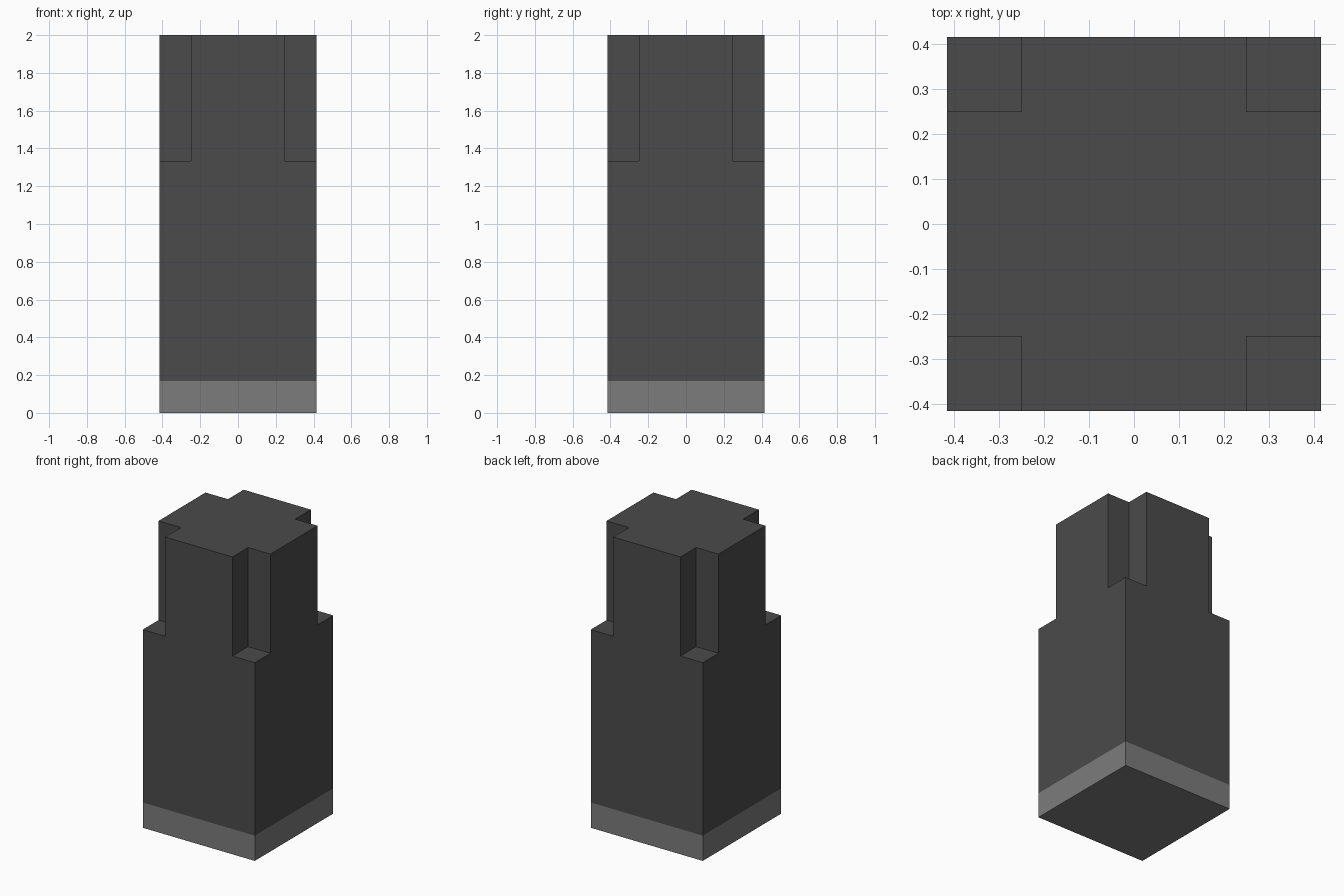
import bpy
import bmesh

HALF, ARM = 0.4167, 0.25               # half width, half width of head arms
BAND_TOP, SHOULDER, TOP = 0.17, 1.333, 2.0

cube = bpy.data.objects.get("Cube")
if cube:
    bpy.data.objects.remove(cube, do_unlink=True)


def material(name, value):
    mat = bpy.data.materials.new(name)
    mat.use_nodes = True
    colour = (value, value, value, 1)
    mat.diffuse_color = colour
    bsdf = next(n for n in mat.node_tree.nodes if n.type == "BSDF_PRINCIPLED")
    bsdf.inputs["Base Color"].default_value = colour
    bsdf.inputs["Roughness"].default_value = 0.9
    return mat


def raise_faces(bm, faces, z, keep=False):
    """Extrude faces straight up to height z and return the new caps."""
    out = bmesh.ops.extrude_face_region(bm, geom=faces, use_keep_orig=keep)["geom"]
    for v in out:
        if isinstance(v, bmesh.types.BMVert):
            v.co.z = z
    return [f for f in out if isinstance(f, bmesh.types.BMFace)]


bm = bmesh.new()

# Square footprint split in three each way, so the corners can be left low
bmesh.ops.create_grid(bm, x_segments=3, y_segments=3, size=HALF)
for v in bm.verts:
    for axis in range(2):
        if abs(v.co[axis]) < ARM:
            v.co[axis] = ARM if v.co[axis] > 0 else -ARM

# Base band, shaft, then the cross-shaped head
caps = raise_faces(bm, bm.faces[:], BAND_TOP, keep=True)
caps = raise_faces(bm, caps, SHOULDER)
head = []
for f in caps:
    c = f.calc_center_median()
    if min(abs(c.x), abs(c.y)) < ARM:
        head.append(f)
raise_faces(bm, head, TOP)
bmesh.ops.recalc_face_normals(bm, faces=bm.faces)

# Lighter foot: the band and the underside
for f in bm.faces:
    f.material_index = 1 if f.calc_center_median().z < BAND_TOP else 0

# Merge the flat pieces into clean faces
bmesh.ops.dissolve_limit(bm, angle_limit=0.01, verts=bm.verts, edges=bm.edges,
                         delimit={"MATERIAL"})

mesh = bpy.data.meshes.new("notched_post")
bm.to_mesh(mesh)
bm.free()
mesh.materials.append(material("dark grey", 0.07))
mesh.materials.append(material("mid grey", 0.2))
post = bpy.data.objects.new("notched_post", mesh)
bpy.context.collection.objects.link(post)
